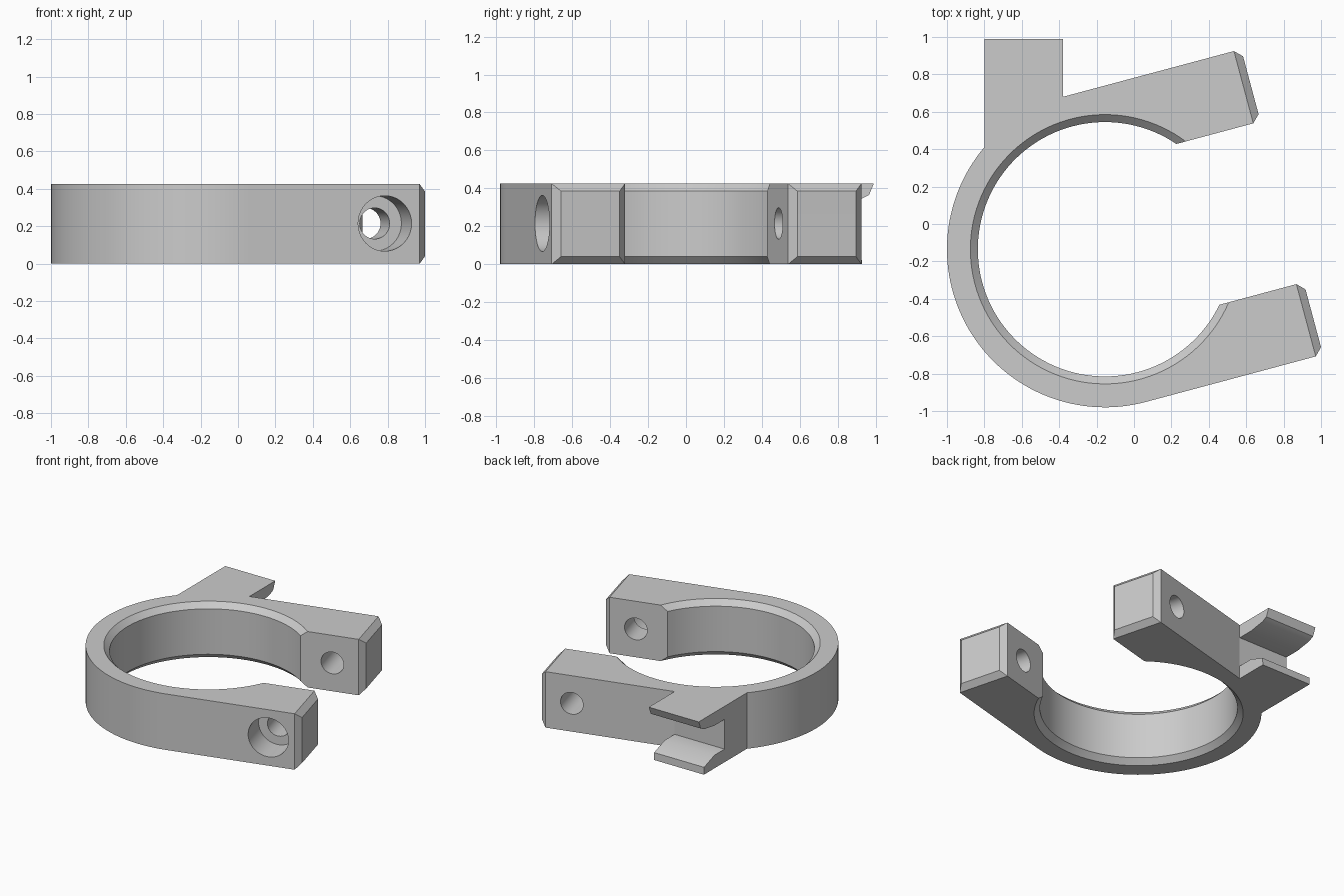
import bpy, bmesh, math
from mathutils import Vector, Matrix

if "Cube" in bpy.data.objects:
    bpy.data.objects.remove(bpy.data.objects["Cube"])

CX, CY, H = -0.155, -0.135, 0.425        # ring centre and height
R_OUT, R_IN, CH = 0.845, 0.68, 0.04      # ring radii and chamfer size
TILT = math.radians(15)                  # direction of the two arms
GAP, ARM = 0.445, 0.94                   # half gap and arm length before its chamfer

grey = bpy.data.materials.new("plain grey")
grey.diffuse_color = (0.6, 0.6, 0.6, 1)
grey.use_nodes = True
grey.node_tree.nodes["Principled BSDF"].inputs["Base Color"].default_value = grey.diffuse_color


def local(u, v):
    """Point along / across the arms, measured from the ring centre."""
    c, s = math.cos(TILT), math.sin(TILT)
    return (CX + u * c - v * s, CY + u * s + v * c)


def arc(r, a0, a1, n):
    return [(CX + r * math.cos(a0 + (a1 - a0) * i / n),
             CY + r * math.sin(a0 + (a1 - a0) * i / n)) for i in range(n + 1)]


def outline(r):
    """Clamp outline seen from above, with bore radius r."""
    a = math.asin(GAP / r)
    pts = [local(ARM, -R_OUT), local(ARM, -GAP)]
    pts += arc(r, TILT - a + 2 * math.pi, TILT + a, 96)
    pts += [local(ARM, GAP), local(ARM, R_OUT)]
    pts += [(-0.38, 0.68), (-0.38, 0.99), (-0.8, 0.99)]          # tab
    start = math.acos((-0.8 - CX) / R_OUT)
    pts += arc(R_OUT, start, TILT + 1.5 * math.pi, 64)
    return pts


def make(name, bm):
    bmesh.ops.recalc_face_normals(bm, faces=bm.faces)
    me = bpy.data.meshes.new(name)
    bm.to_mesh(me)
    bm.free()
    ob = bpy.data.objects.new(name, me)
    bpy.context.collection.objects.link(ob)
    me.materials.append(grey)
    return ob


def loft(bm, rings):
    loops = [[bm.verts.new(p) for p in ring] for ring in rings]
    n = len(loops[0])
    for lo, hi in zip(loops, loops[1:]):
        for i in range(n):
            j = (i + 1) % n
            bm.faces.new((lo[i], lo[j], hi[j], hi[i]))
    bm.faces.new(loops[0][::-1])
    bm.faces.new(loops[-1])


# Clamp body: open ring, two arms and solid tab
bm = bmesh.new()
levels = [(0, R_IN + CH), (CH, R_IN), (H - CH, R_IN), (H, R_IN + CH)]
loft(bm, [[(x, y, z) for x, y in outline(r)] for z, r in levels])
bmesh.ops.recalc_face_normals(bm, faces=bm.faces)

# Chamfered arm ends
axis = Vector((math.cos(TILT), math.sin(TILT), 0))
ends = [f for f in bm.faces if f.normal.dot(axis) > 0.999
        and (f.calc_center_median() - Vector((CX, CY, 0))).dot(axis) > ARM - 0.01]
bmesh.ops.inset_region(bm, faces=ends, thickness=CH, depth=CH, use_even_offset=True)
clamp = make("clamp_body", bm)


def cut(cutter):
    cutter.hide_render = True
    mod = clamp.modifiers.new(cutter.name, 'BOOLEAN')
    mod.operation, mod.solver, mod.object = 'DIFFERENCE', 'EXACT', cutter
    bpy.context.view_layer.objects.active = clamp
    bpy.ops.object.modifier_apply(modifier=mod.name)
    bpy.data.objects.remove(cutter)


def bolt_cutter(name, radius, v0, v1):
    """Cylinder across the arms from v0 to v1."""
    bm = bmesh.new()
    x, y = local(0.747, (v0 + v1) / 2)
    m = (Matrix.Translation((x, y, 0.215)) @ Matrix.Rotation(TILT, 4, 'Z')
         @ Matrix.Rotation(math.pi / 2, 4, 'X'))
    bmesh.ops.create_cone(bm, cap_ends=True, segments=40, radius1=radius,
                          radius2=radius, depth=v1 - v0, matrix=m)
    return make(name, bm)


# Bolt hole through both arms, with a counterbore in the front arm
cut(bolt_cutter("bolt_hole", 0.083, -1.1, 1.1))
cut(bolt_cutter("counterbore", 0.148, -1.1, -R_OUT + 0.21))

# Slot that splits the tab into a longer upper and a shorter lower prong
slot = [(0.68, 0.10), (0.80, 0.10), (0.925, 0.055), (0.93, -0.05), (1.1, -0.05),
        (1.1, 0.449), (1.0, 0.449), (0.965, 0.365), (0.925, 0.345), (0.80, 0.325), (0.68, 0.325)]
bm = bmesh.new()
loft(bm, [[(x, y, z) for y, z in slot] for x in (-0.9, -0.379)])
cut(make("tab_slot", bm))

# Smooth curved walls, sharp edges
bpy.ops.object.select_all(action='DESELECT')
clamp.select_set(True)
bpy.context.view_layer.objects.active = clamp
bpy.ops.object.shade_smooth_by_angle(angle=math.radians(20))
